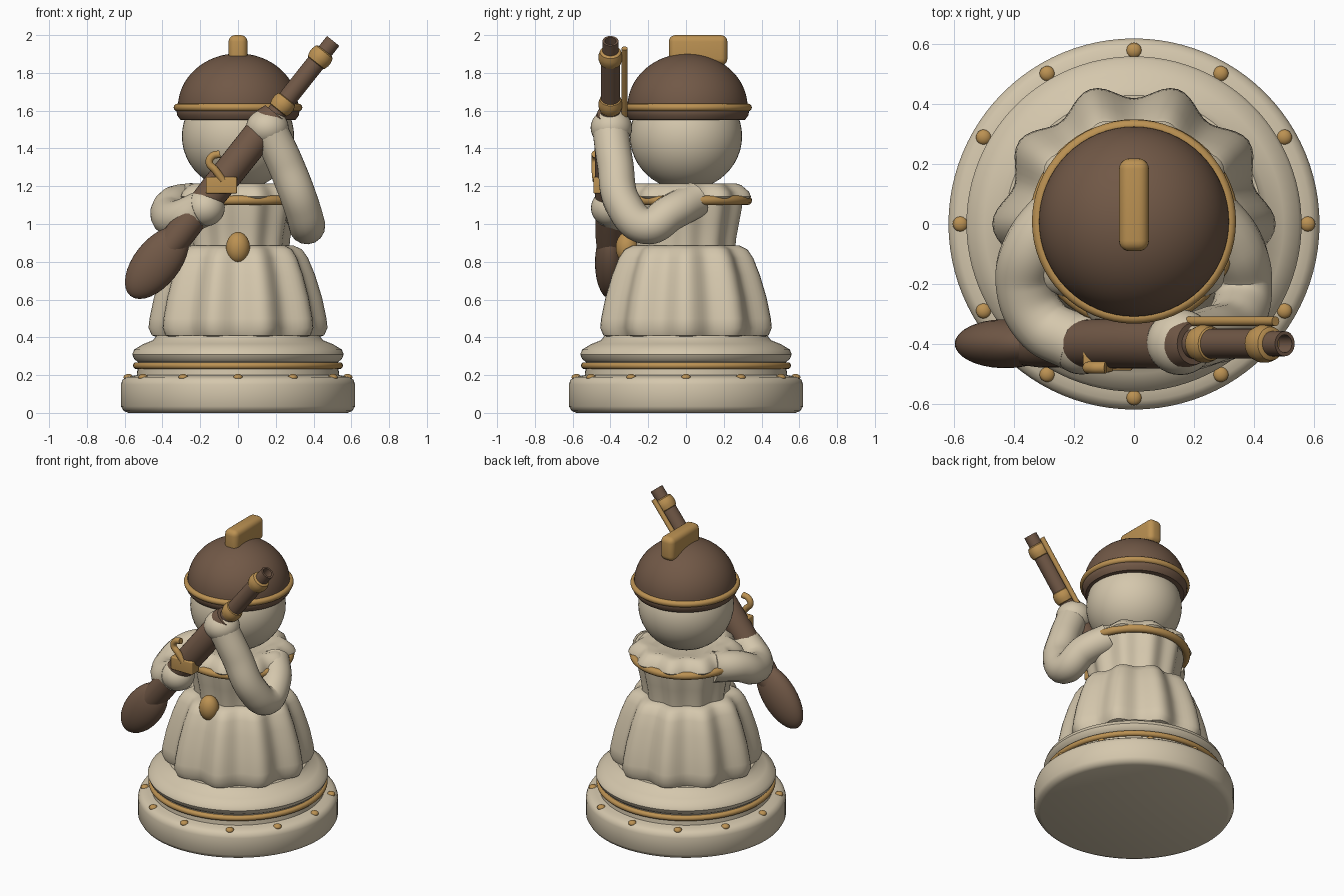
import bpy
import math
from mathutils import Matrix, Vector

cube = bpy.data.objects.get("Cube")
if cube:
    bpy.data.objects.remove(cube, do_unlink=True)


def material(name, rgb):
    mat = bpy.data.materials.new(name)
    mat.use_nodes = True
    mat.diffuse_color = (*rgb, 1)
    mat.node_tree.nodes["Principled BSDF"].inputs["Base Color"].default_value = (*rgb, 1)
    return mat


CREAM = material("warm cream", (0.66, 0.57, 0.415))
BROWN = material("dark brown", (0.165, 0.098, 0.062))
GOLD = material("old gold", (0.50, 0.285, 0.085))


def finish(obj, name, mat, angle=40):
    obj.name = name
    obj.data.materials.clear()
    obj.data.materials.append(mat)
    bpy.ops.object.select_all(action="DESELECT")
    obj.select_set(True)
    bpy.context.view_layer.objects.active = obj
    bpy.ops.object.shade_smooth_by_angle(angle=math.radians(angle))
    return obj


def lathe(name, mat, profile, matrix=Matrix(), segments=64, waves=0, depth=0.0):
    """Spin (radius, height) points, listed bottom to top; waves add pleats."""
    verts, faces = [], []
    for r, z in profile:
        for i in range(segments):
            a = math.tau * i / segments
            k = r * (1 + depth * math.cos(waves * a))
            verts.append((k * math.cos(a), k * math.sin(a), z))
    for j in range(len(profile) - 1):
        for i in range(segments):
            n = (i + 1) % segments
            faces.append((j * segments + i, j * segments + n,
                          (j + 1) * segments + n, (j + 1) * segments + i))
    last = (len(profile) - 1) * segments
    faces.append(tuple(reversed(range(segments))))
    faces.append(tuple(range(last, last + segments)))
    mesh = bpy.data.meshes.new(name)
    mesh.from_pydata(verts, [], faces)
    obj = bpy.data.objects.new(name, mesh)
    bpy.context.collection.objects.link(obj)
    obj.matrix_world = matrix
    return finish(obj, name, mat)


def ball(name, mat, center, scale, tilt=0.0, detail=32):
    bpy.ops.mesh.primitive_uv_sphere_add(segments=detail, ring_count=detail // 2,
                                         radius=1, location=center, rotation=(0, tilt, 0))
    obj = bpy.context.object
    obj.scale = scale
    return finish(obj, name, mat, 60)


def ring(name, mat, center, radius, tube):
    bpy.ops.mesh.primitive_torus_add(location=center, major_radius=radius, minor_radius=tube,
                                     major_segments=64, minor_segments=12)
    return finish(bpy.context.object, name, mat, 60)


def box(name, mat, center, size, bevel, tilt=0.0):
    bpy.ops.mesh.primitive_cube_add(size=1, location=center, rotation=(0, tilt, 0))
    obj = bpy.context.object
    obj.scale = size
    bpy.ops.object.transform_apply(location=False, rotation=False, scale=True)
    mod = obj.modifiers.new("Bevel", "BEVEL")
    mod.width = bevel
    mod.segments = 5
    bpy.ops.object.modifier_apply(modifier=mod.name)
    return finish(obj, name, mat)


def tube(name, mat, points, radius):
    curve = bpy.data.curves.new(name, "CURVE")
    curve.dimensions = "3D"
    curve.bevel_depth = radius
    curve.bevel_resolution = 6
    curve.use_fill_caps = True
    spline = curve.splines.new("BEZIER")
    spline.bezier_points.add(len(points) - 1)
    for bp, co in zip(spline.bezier_points, points):
        bp.co = co
        bp.handle_left_type = bp.handle_right_type = "AUTO"
    obj = bpy.data.objects.new(name, curve)
    bpy.context.collection.objects.link(obj)
    bpy.ops.object.select_all(action="DESELECT")
    obj.select_set(True)
    bpy.context.view_layer.objects.active = obj
    bpy.ops.object.convert(target="MESH")
    return finish(bpy.context.object, name, mat, 60)


# Round plinth with gold band and studs
lathe("plinth", CREAM, [(0.58, 0), (0.605, 0.01), (0.62, 0.035), (0.62, 0.15), (0.612, 0.175),
                        (0.59, 0.19), (0.56, 0.195), (0.535, 0.2), (0.53, 0.27), (0.55, 0.285),
                        (0.56, 0.31), (0.55, 0.335), (0.5, 0.365), (0.45, 0.385), (0.43, 0.41)],
      segments=96)
ring("plinth_band", GOLD, (0, 0, 0.25), 0.538, 0.018)
for i in range(12):
    a = math.tau * i / 12
    ball("plinth_stud", GOLD, (0.58 * math.cos(a), 0.58 * math.sin(a), 0.188),
         (0.026, 0.026, 0.018), detail=16)

# Pleated skirt, torso and ruffled collar
PLEATS = dict(segments=120, waves=10)
lathe("skirt", CREAM, [(0.4, 0.4), (0.43, 0.41), (0.447, 0.45), (0.442, 0.5), (0.42, 0.61),
                       (0.385, 0.73), (0.35, 0.82), (0.32, 0.865), (0.28, 0.885), (0.24, 0.885)],
      depth=0.06, **PLEATS)
lathe("torso", CREAM, [(0.26, 0.85), (0.265, 0.92), (0.28, 1.0), (0.295, 1.08), (0.3, 1.13)],
      depth=0.04, **PLEATS)
lathe("collar", CREAM, [(0.27, 1.125), (0.325, 1.13), (0.34, 1.145), (0.33, 1.17),
                        (0.29, 1.205), (0.26, 1.215), (0.2, 1.2)], depth=0.055, **PLEATS)
ring("collar_band", GOLD, (0, 0, 1.125), 0.325, 0.025)
ball("medallion", GOLD, (0, -0.312, 0.875), (0.063, 0.06, 0.083))

# Head and domed helmet
ball("head", CREAM, (0, 0, 1.465), (0.297, 0.297, 0.285), detail=48)
dome = [(0.318 * math.cos(t * math.pi / 32), 1.62 + 0.283 * math.sin(t * math.pi / 32))
        for t in range(16)]
HAT = Matrix.Translation((0, 0.008, 0))
lathe("helmet", BROWN, [(0.28, 1.55), (0.305, 1.552), (0.322, 1.575), (0.326, 1.6)] + dome
      + [(0.002, 1.903)], HAT)
ring("helmet_band", GOLD, (0, 0.008, 1.617), 0.321, 0.02)
box("helmet_crest", GOLD, (0, 0.064, 1.92), (0.1, 0.31, 0.16), 0.035)

# Long gun, laid along a slanted axis in front of the body
TILT = math.atan2(0.62, 0.78)
GUN = Matrix.Translation((0, -0.4, 1.335)) @ Matrix.Rotation(TILT, 4, "Y")


def on_gun(u, side=0.0, out=0.0):
    return GUN @ Vector((side, out, u))


ball("gun_butt", BROWN, on_gun(-0.69), (0.122, 0.082, 0.225), TILT)
lathe("gun_stock", BROWN, [(0.07, -0.62), (0.08, -0.5), (0.078, -0.35), (0.082, -0.2),
                           (0.084, 0.28), (0.07, 0.32)], GUN, 32)
lathe("gun_barrel", BROWN, [(0.05, 0.28), (0.05, 0.72)], GUN, 32)
lathe("gun_muzzle", BROWN, [(0.042, 0.7), (0.042, 0.81), (0.03, 0.81), (0.03, 0.74)], GUN, 32)
for u in (0.38, 0.7):
    lathe("barrel_band", GOLD, [(0.045, u - 0.042), (0.056, u - 0.035), (0.063, u - 0.012),
                                (0.063, u + 0.012), (0.056, u + 0.035), (0.045, u + 0.042)],
          GUN, 32)
tube("gun_ramrod", GOLD, [on_gun(0.24, 0, 0.075), on_gun(0.76, 0, 0.075)], 0.016)

# Gun lock with its curved hammer
box("lock_plate", GOLD, (-0.088, -0.45, 1.205), (0.165, 0.08, 0.088), 0.008)
tube("lock_hammer", GOLD, [(-0.08, -0.475, 1.23), (-0.12, -0.48, 1.285), (-0.152, -0.48, 1.325),
                           (-0.135, -0.48, 1.36), (-0.095, -0.48, 1.37)], 0.02)

# Arms and hands holding the gun
tube("left_arm", CREAM, [(0.24, 0.05, 1.13), (0.34, -0.08, 1.06), (0.365, -0.21, 0.99),
                         (0.335, -0.33, 1.1), (0.25, -0.375, 1.32), (0.165, -0.4, 1.5)], 0.097)
tube("right_arm", CREAM, [(-0.24, 0.05, 1.12), (-0.34, -0.08, 1.1), (-0.365, -0.2, 1.045),
                          (-0.31, -0.33, 1.03), (-0.19, -0.4, 1.08)], 0.098)
ball("left_hand", CREAM, (0.155, -0.395, 1.51), (0.113, 0.11, 0.1))
ball("right_hand", CREAM, (-0.175, -0.4, 1.085), (0.105, 0.103, 0.098))
